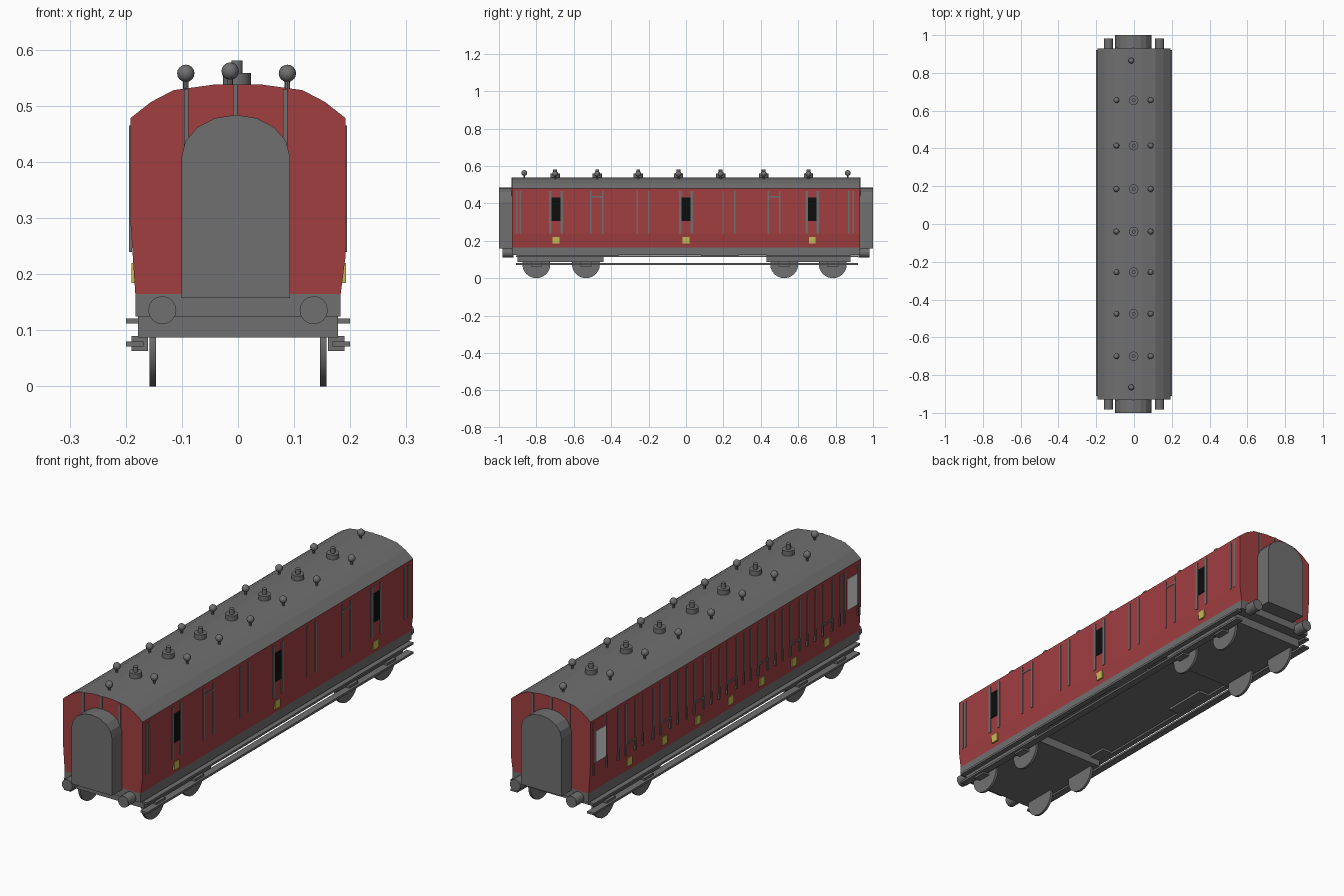
import bpy, bmesh, math
from mathutils import Matrix, Vector

if "Cube" in bpy.data.objects:
    bpy.data.objects.remove(bpy.data.objects["Cube"])


def material(name, r, g, b):
    m = bpy.data.materials.new(name)
    m.diffuse_color = (r, g, b, 1)
    m.use_nodes = True
    m.node_tree.nodes["Principled BSDF"].inputs["Base Color"].default_value = m.diffuse_color
    return m


RED = material("crimson paint", 0.36, 0.049, 0.052)
GREY = material("dark grey", 0.16, 0.16, 0.16)
BLACK = material("black glass", 0.004, 0.004, 0.004)
WHITE = material("white glass", 0.8, 0.8, 0.8)
YELLOW = material("yellow plate", 0.56, 0.50, 0.09)


def finish(name, bm, *mats, smooth=False):
    bmesh.ops.recalc_face_normals(bm, faces=bm.faces)
    me = bpy.data.meshes.new(name)
    bm.to_mesh(me)
    bm.free()
    for m in mats:
        me.materials.append(m)
    ob = bpy.data.objects.new(name, me)
    bpy.context.collection.objects.link(ob)
    if smooth:
        bpy.ops.object.select_all(action='DESELECT')
        ob.select_set(True)
        bpy.context.view_layer.objects.active = ob
        bpy.ops.object.shade_smooth_by_angle(angle=math.radians(40))
    return ob


def add_box(bm, x0, x1, y0, y1, z0, z1):
    mat = Matrix.Translation(((x0 + x1) / 2, (y0 + y1) / 2, (z0 + z1) / 2)) \
        @ Matrix.Diagonal((abs(x1 - x0), abs(y1 - y0), abs(z1 - z0), 1))
    bmesh.ops.create_cube(bm, size=1, matrix=mat)


def boxes(name, mat, items):
    bm = bmesh.new()
    for it in items:
        add_box(bm, *it)
    finish(name, bm, mat)


def add_cyl(bm, centre, axis, r, length, seg=16):
    rot = Vector((0, 0, 1)).rotation_difference(Vector(axis)).to_matrix().to_4x4()
    bmesh.ops.create_cone(bm, cap_ends=True, segments=seg, radius1=r, radius2=r,
                          depth=length, matrix=Matrix.Translation(centre) @ rot)


def add_prism(bm, profile, y0, y1):
    f = bm.faces.new([bm.verts.new((x, y0, z)) for x, z in profile])
    ext = bmesh.ops.extrude_face_region(bm, geom=[f])
    verts = [v for v in ext["geom"] if isinstance(v, bmesh.types.BMVert)]
    bmesh.ops.translate(bm, verts=verts, vec=(0, y1 - y0, 0))


BAYS = (0.655, 0.415, 0.185, -0.04, -0.255, -0.475, -0.70)
WHEELS = (-0.80, -0.535, 0.525, 0.785)

# body shell: red sides and ends, grey roof
shell = [(-0.183, 0.165), (0.183, 0.165), (0.192, 0.235), (0.192, 0.478),
         (0.155, 0.507), (0.115, 0.528), (0.042, 0.538), (-0.042, 0.538),
         (-0.115, 0.528), (-0.155, 0.507), (-0.192, 0.478), (-0.192, 0.30)]
bm = bmesh.new()
add_prism(bm, shell, -0.93, 0.93)
bm.normal_update()
for f in bm.faces:
    side_on = max(v.co.y for v in f.verts) - min(v.co.y for v in f.verts) > 0.1
    f.material_index = int(side_on and f.calc_center_median().z > 0.479)
finish("body_shell", bm, RED, GREY)

# underframe and bogie frames
boxes("sole_frame", GREY, [(-0.183, 0.183, -0.93, 0.93, 0.125, 0.165)])
boxes("bogie_frames", GREY, [(-0.178, 0.178, -0.90, -0.44, 0.087, 0.125),
                             (-0.178, 0.178, 0.43, 0.88, 0.087, 0.125)])
boxes("underfloor_gear", GREY,
      [(s * 0.13, s * 0.175, y0, y1, 0.115, 0.126)
       for s in (-1, 1) for y0, y1 in ((-0.44, -0.36), (0.08, 0.28))])

# wheels
bm = bmesh.new()
for s in (-1, 1):
    for y in WHEELS:
        add_cyl(bm, (s * 0.152, y, 0.075), (1, 0, 0), 0.075, 0.011, 24)
finish("wheels", bm, GREY, smooth=True)

# axle boxes and step boards
boxes("axle_boxes", GREY, [(s * 0.16, s * 0.19, y - 0.03, y + 0.03, 0.063, 0.09)
                           for s in (-1, 1) for y in WHEELS])
boxes("lower_step_boards", GREY, [(s * 0.168, s * 0.2, -0.91, 0.92, 0.071, 0.08)
                                  for s in (-1, 1)])
boxes("upper_step_boards", GREY, [(s * 0.176, s * 0.2, -0.91, 0.92, 0.112, 0.121)
                                  for s in (-1, 1)])

# end gangways with arched tops
arch = [(-0.101, 0.158), (0.093, 0.158)]
for i in range(9):
    a = math.pi * i / 8
    arch.append((-0.004 + 0.097 * math.cos(a), 0.408 + 0.076 * math.sin(a)))
bm = bmesh.new()
add_prism(bm, arch, -1.0, -0.925)
add_prism(bm, arch, 0.925, 1.0)
finish("end_gangways", bm, GREY)

# buffers
bm = bmesh.new()
for sx in (-1, 1):
    for sy in (-1, 1):
        add_cyl(bm, (sx * 0.135, sy * 0.952, 0.136), (0, 1, 0), 0.025, 0.06)
finish("buffers", bm, GREY, smooth=True)

# roof vents: wide base with narrow cap
bm = bmesh.new()
for y in BAYS:
    add_cyl(bm, (-0.002, y, 0.546), (0, 0, 1), 0.025, 0.026)
    add_cyl(bm, (-0.002, y, 0.569), (0, 0, 1), 0.010, 0.024)
finish("roof_vents", bm, GREY, smooth=True)

# ball ventilators on short stems
bm = bmesh.new()
balls = [(x, y, 0.558) for y in BAYS for x in (-0.093, 0.088)]
balls += [(-0.014, y, 0.562) for y in (-0.865, 0.865)]
for x, y, z in balls:
    bmesh.ops.create_uvsphere(bm, u_segments=12, v_segments=8, radius=0.0155,
                              matrix=Matrix.Translation((x, y, z)))
    add_cyl(bm, (x, y, 0.538), (0, 0, 1), 0.005, 0.026, 8)
finish("ball_ventilators", bm, GREY, smooth=True)

# vertical ribs on the ends
boxes("end_ribs", GREY, [(x - 0.004, x + 0.004, s * 0.927, s * 0.934, 0.42, z)
                         for s in (-1, 1)
                         for x, z in ((-0.092, 0.53), (-0.005, 0.538), (0.084, 0.53))])

# corridor side (right): ribs, door rails, windows and plates
DOORS = (-0.695, 0.0, 0.675)
ribs = [-0.905, -0.885, -0.51, -0.445, -0.26, -0.20, 0.20, 0.26, 0.44, 0.50, 0.87, 0.895]
items = [(0.19, 0.1945, y - 0.004, y + 0.004, 0.24, 0.465) for y in ribs]
items += [(0.19, 0.1945, d + s * 0.023, d + s * 0.037, 0.24, 0.465)
          for d in DOORS for s in (-1, 1)]
items += [(0.19, 0.1945, c - 0.035, c + 0.035, 0.432, 0.438) for c in (-0.4775, 0.47)]
boxes("right_side_ribs", GREY, items)
boxes("right_windows", BLACK, [(0.19, 0.194, d - 0.024, d + 0.024, 0.305, 0.43) for d in DOORS])
boxes("right_plates", YELLOW, [(0.184, 0.1925, d - 0.018, d + 0.018, 0.184, 0.22) for d in DOORS])

# compartment side (left): ribs, door rails, windows and plates
items = [(-0.1945, -0.1885, y + o - 0.004, y + o + 0.004, 0.24, 0.465)
         for y in BAYS for o in (-0.085, -0.033, 0.033, 0.085)]
items += [(-0.1945, -0.1885, y - 0.033, y + 0.033, 0.285, 0.293) for y in BAYS]
items += [(-0.1945, -0.1885, s * 0.813, s * 0.821, 0.24, 0.465) for s in (-1, 1)]
items += [(-0.1945, -0.1885, s * 0.905, s * 0.913, 0.24, 0.465) for s in (-1, 1)]
boxes("left_side_ribs", GREY, items)
boxes("left_windows", WHITE, [(-0.1945, -0.189, y - 0.034, y + 0.034, 0.29, 0.425)
                              for y in (-0.868, 0.862)])
boxes("left_plates", YELLOW, [(-0.1895, -0.182, y - 0.018, y + 0.018, 0.184, 0.22) for y in BAYS])
